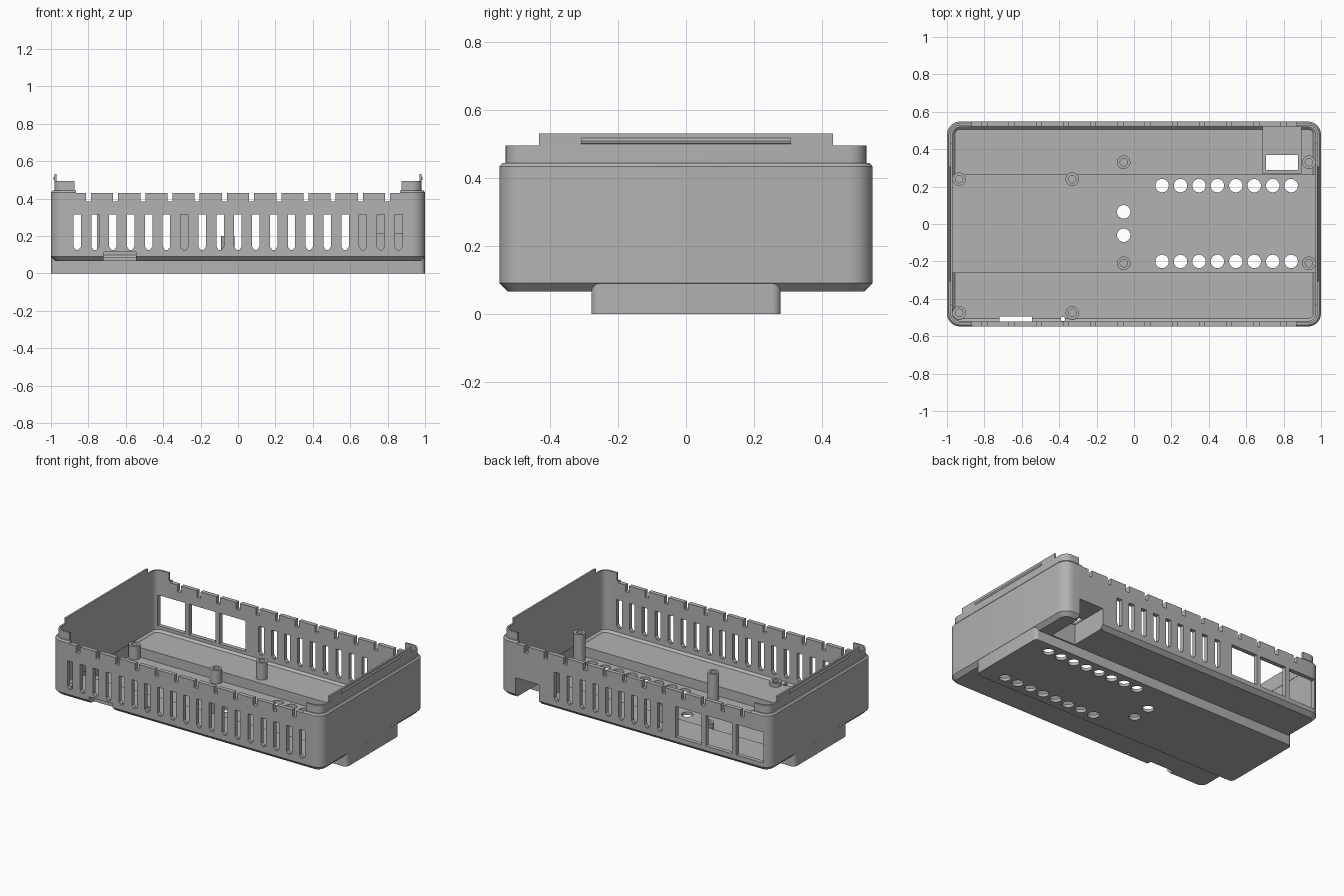
import bpy, bmesh, math
from mathutils import Matrix

if "Cube" in bpy.data.objects:
    bpy.data.objects.remove(bpy.data.objects["Cube"])

grey = bpy.data.materials.new("plain_grey")
grey.diffuse_color = (0.45, 0.45, 0.45, 1)
grey.use_nodes = True
grey.node_tree.nodes["Principled BSDF"].inputs["Base Color"].default_value = grey.diffuse_color
HX, HY = 1.0, 0.548      # half length and half depth of the case


def make(name, bm):
    bmesh.ops.recalc_face_normals(bm, faces=bm.faces)
    me = bpy.data.meshes.new(name)
    bm.to_mesh(me)
    bm.free()
    me.materials.append(grey)
    ob = bpy.data.objects.new(name, me)
    bpy.context.collection.objects.link(ob)
    return ob


def loft(bm, rings):
    """Close a stack of equal-length point rings into a solid."""
    vs = [[bm.verts.new(p) for p in r] for r in rings]
    n = len(vs[0])
    for a, b in zip(vs, vs[1:]):
        for i in range(n):
            bm.faces.new((a[i], a[(i + 1) % n], b[(i + 1) % n], b[i]))
    bm.faces.new(vs[0][::-1])
    bm.faces.new(vs[-1])


def rounded(hx, hy, r, z, steps=6):
    pts = []
    for k, (sx, sy) in enumerate(((1, 1), (-1, 1), (-1, -1), (1, -1))):
        for j in range(steps + 1):
            a = math.radians(90 * (k + j / steps))
            pts.append((sx * (hx - r) + r * math.cos(a),
                        sy * (hy - r) + r * math.sin(a), z))
    return pts


def tray(bm, profile):
    """Rounded rectangle solid from (inset, z) pairs."""
    loft(bm, [rounded(HX - i, HY - i, 0.07 - i, z) for i, z in profile])


def box(bm, x0, x1, y0, y1, z0, z1):
    m = Matrix.Translation(((x0 + x1) / 2, (y0 + y1) / 2, (z0 + z1) / 2))
    m = m @ Matrix.Diagonal((x1 - x0, y1 - y0, z1 - z0, 1))
    bmesh.ops.create_cube(bm, size=1, matrix=m)


def circle(x, y, r, z, n=24):
    return [(x + r * math.cos(2 * math.pi * i / n),
             y + r * math.sin(2 * math.pi * i / n), z) for i in range(n)]


def boolean(ob, cutters, op='DIFFERENCE'):
    """Apply booleans in order; cutters are removed separately."""
    for c in cutters:
        m = ob.modifiers.new("bool", 'BOOLEAN')
        m.operation, m.solver, m.object = op, 'EXACT', c
        bpy.context.view_layer.update()
        dg = bpy.context.evaluated_depsgraph_get()
        me = bpy.data.meshes.new_from_object(ob.evaluated_get(dg))
        ob.modifiers.clear()
        ob.data = me


helpers = []


def cutter(name, fill):
    bm = bmesh.new()
    fill(bm)
    ob = make(name, bm)
    ob.hide_render = True
    helpers.append(ob)
    return ob


# Case shell: chamfered tray plus the lower channel
bm = bmesh.new()
tray(bm, [(0.025, 0.065), (0, 0.09), (0, 0.433), (0.009, 0.443)])
shell = make("case_shell", bm)
channel = cutter("channel_block", lambda b: loft(
    b, [rounded(0.999, 0.278, 0.025, z) for z in (0, 0.2)]))
boolean(shell, [channel], 'UNION')

# Hollow interior, low front and back rims
hollow = cutter("hollow", lambda b: tray(
    b, [(0.042, 0.085), (0.028, 0.099), (0.028, 0.6)]))
channel_hollow = cutter("channel_hollow", lambda b: box(
    b, -0.971, 0.971, -0.258, 0.262, 0.02, 0.3))
rim = cutter("rim_cut", lambda b: box(b, -0.865, 0.865, -0.7, 0.7, 0.43, 0.7))


# Rim notches, pointed vent slots, square ports
def wall_openings(b):
    for s in (-1, 1):
        y0, y1 = sorted((s * 0.5, s * 0.6))
        for i in range(12):
            x = -0.8 + i * 1.6 / 11
            box(b, x - 0.0135, x + 0.0135, y0, y1, 0.385, 0.5)
        for i in range(19) if s < 0 else range(7, 16):
            x = -0.86 + 0.0955 * i
            outline = ((-0.02, 0.315), (-0.02, 0.143), (-0.007, 0.125),
                       (0.007, 0.125), (0.02, 0.143), (0.02, 0.315))
            loft(b, [[(x + dx, y, z) for dx, z in outline] for y in (y0, y1)])
    for x0, x1 in ((-0.955, -0.755), (-0.725, -0.53), (-0.50, -0.307)):
        box(b, x0, x1, 0.5, 0.6, 0.12, 0.325)


# Round floor holes, front bottom cutout and pin hole
def floor_openings(b):
    spots = [(0.15 + 0.0986 * i, y) for i in range(8) for y in (0.205, -0.2)]
    spots += [(-0.055, 0.065), (-0.055, -0.06)]
    for x, y in spots:
        loft(b, [circle(x, y, 0.036, z) for z in (-0.1, 0.06)])
    box(b, -0.72, -0.545, -0.6, -0.495, 0, 0.115)
    loft(b, [circle(-0.38, -0.508, 0.012, z, 12) for z in (0, 0.2)])


walls = cutter("wall_openings", wall_openings)
floor = cutter("floor_openings", floor_openings)
cavity = cutter("cavity", lambda b: box(b, 0.703, 0.88, 0.287, 0.6, 0.0, 0.2))
boolean(shell, [hollow, channel_hollow, rim, walls, floor, cavity])

# Connector housing around the rear cavity, with an opening in its roof
bm = bmesh.new()
box(bm, 0.686, 0.895, 0.268, 0.53, 0.07, 0.215)
housing = make("connector_housing", bm)
roof = cutter("roof_opening", lambda b: box(
    b, 0.706, 0.877, 0.29, 0.368, 0.15, 0.3))
boolean(housing, [cavity, roof])

# Raised lips at both ends, wrapping the corners
bm = bmesh.new()
tray(bm, [(0.018, 0.435), (0.018, 0.53)])
lip = make("end_lips", bm)
lip_hollow = cutter("lip_hollow", lambda b: tray(b, [(0.03, 0.3), (0.03, 0.7)]))


def lip_trim(b):
    box(b, -0.875, 0.875, -0.7, 0.7, 0.3, 0.7)


def lip_steps(b):
    for y0, y1 in ((-0.7, -0.432), (0.432, 0.7)):
        box(b, -1.2, 1.2, y0, y1, 0.495, 0.7)


boolean(lip, [lip_hollow, cutter("lip_trim", lip_trim),
              cutter("lip_steps", lip_steps)])

# Snap ridges on the outside of the lips
bm = bmesh.new()
for s in (-1, 1):
    loft(bm, [[(s * (0.978 + dx), y, z) for dx, z in
               ((0, 0.496), (0.008, 0.502), (0.01, 0.508), (0.008, 0.514), (0, 0.52))]
              for y in (-0.308, 0.308)])
make("snap_ridges", bm)

# Screw standoffs with blind bores
bm = bmesh.new()
posts = [(x, y, 0.2) for x in (-0.055, 0.935) for y in (0.33, -0.21)]
posts += [(x, y, 0.11) for x in (-0.935, -0.33) for y in (0.24, -0.475)]
for x, y, top in posts:
    base = 0.01 if -0.26 < y < 0.26 else 0.075
    loft(bm, [circle(x, y, r, z) for r, z in
              ((0.036, base), (0.036, top), (0.02, top), (0.02, base + 0.02))])
make("standoffs", bm)

# Remove helpers and smooth the rounded surfaces
for h in helpers:
    bpy.data.objects.remove(h)
bpy.ops.object.select_all(action='SELECT')
bpy.context.view_layer.objects.active = shell
bpy.ops.object.shade_smooth_by_angle(angle=math.radians(30))
